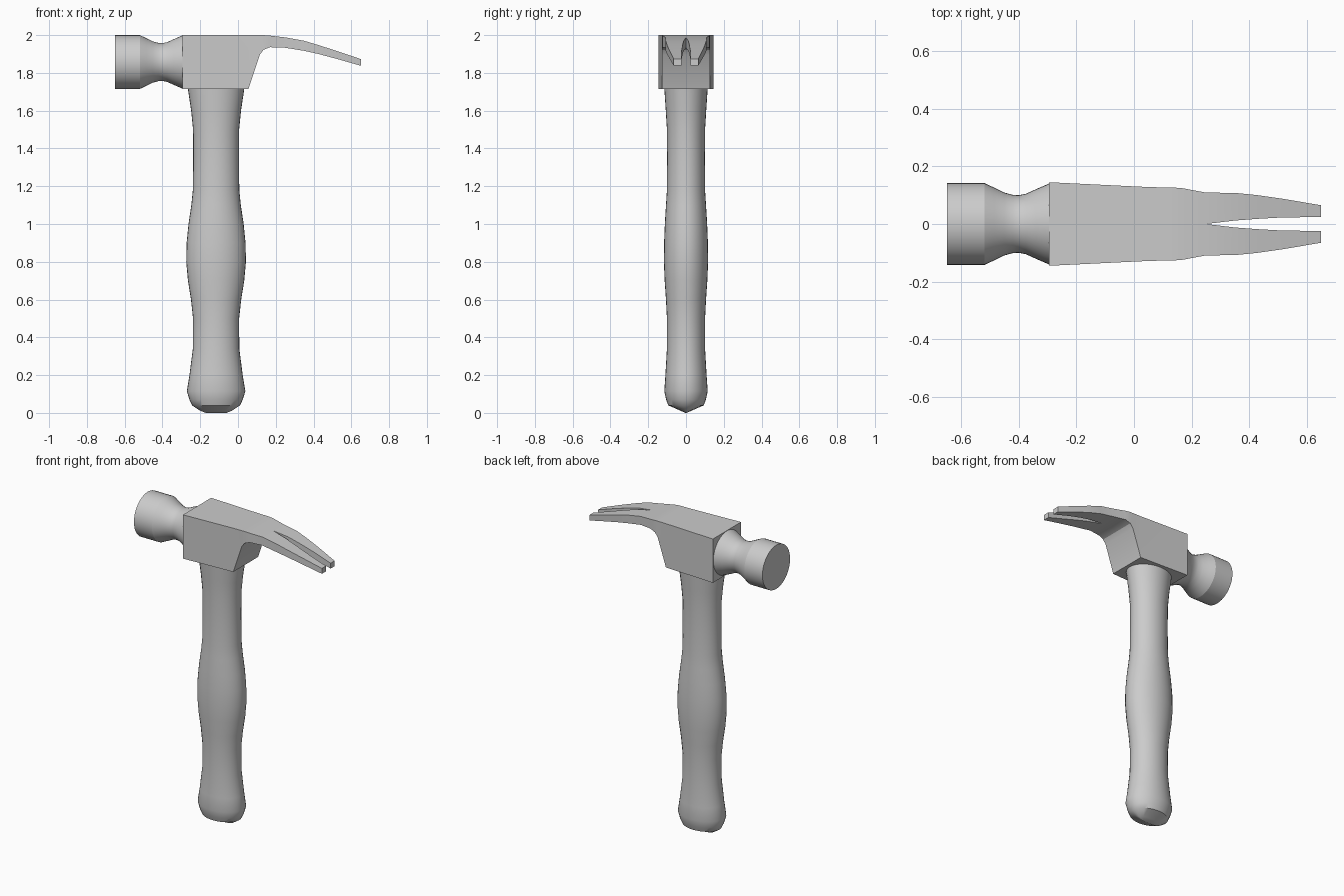
import bpy, bmesh, math

if "Cube" in bpy.data.objects:
    bpy.data.objects.remove(bpy.data.objects["Cube"])


def finish(bm, name, angle):
    bmesh.ops.recalc_face_normals(bm, faces=bm.faces)
    me = bpy.data.meshes.new(name)
    bm.to_mesh(me)
    bm.free()
    ob = bpy.data.objects.new(name, me)
    bpy.context.collection.objects.link(ob)
    bpy.ops.object.select_all(action='DESELECT')
    ob.select_set(True)
    bpy.context.view_layer.objects.active = ob
    bpy.ops.object.shade_smooth_by_angle(angle=math.radians(angle))
    return ob


def loft(name, sections, point, n, angle):
    """Join rings of n points; point(section, cos, sin) places each vertex."""
    bm = bmesh.new()
    rings = []
    for s in sections:
        angs = [2 * math.pi * i / n for i in range(n)]
        rings.append([bm.verts.new(point(s, math.cos(a), math.sin(a))) for a in angs])
    for a, b in zip(rings, rings[1:]):
        for i in range(n):
            j = (i + 1) % n
            bm.faces.new((a[i], a[j], b[j], b[i]))
    bm.faces.new(rings[0])
    bm.faces.new(rings[-1])
    return finish(bm, name, angle)


# Handle: oval rings (z, half width x, half width y)
handle = [(0.0, 0.055, 0.004), (0.012, 0.085, 0.03), (0.04, 0.127, 0.094),
          (0.07, 0.141, 0.105), (0.115, 0.155, 0.115), (0.2, 0.141, 0.109),
          (0.34, 0.123, 0.101), (0.5, 0.122, 0.101), (0.6, 0.133, 0.106),
          (0.7, 0.149, 0.113), (0.8, 0.158, 0.117), (0.9, 0.156, 0.116),
          (1.0, 0.146, 0.112), (1.1, 0.131, 0.106), (1.18, 0.123, 0.101),
          (1.35, 0.121, 0.1), (1.5, 0.122, 0.101), (1.6, 0.132, 0.107),
          (1.72, 0.15, 0.115)]
loft("handle", handle, lambda s, c, d: (-0.116 + s[1] * c, s[2] * d, s[0]), 32, 40)

# Striking face and neck: turned about the x axis (x, radius)
poll = [(-0.65, 0.1425), (-0.52, 0.1425), (-0.485, 0.126), (-0.45, 0.109),
        (-0.42, 0.101), (-0.4, 0.1), (-0.375, 0.105), (-0.34, 0.121), (-0.29, 0.1425)]
loft("striking_head", poll, lambda s, c, d: (s[0], s[1] * c, 1.8575 + s[1] * d), 40, 25)

# Head block and claw, one half: (x, top z, underside z, outer y, slot y)
claw = [(-0.295, 2.0, 1.715, 0.145, 0), (0.055, 2.0, 1.715, 0.128, 0),
        (0.115, 2.0, 1.895, 0.127, 0), (0.135, 2.0, 1.922, 0.127, 0),
        (0.17, 1.997, 1.936, 0.124, 0), (0.25, 1.988, 1.933, 0.109, 0),
        (0.35, 1.97, 1.917, 0.108, 0.012), (0.43, 1.946, 1.899, 0.1, 0.018),
        (0.52, 1.917, 1.875, 0.087, 0.023), (0.65, 1.873, 1.838, 0.065, 0.024)]
bm = bmesh.new()
rows = [[bm.verts.new(p) for p in ((x, i, t), (x, o, t), (x, o, b), (x, i, b))]
        for x, t, b, o, i in claw]
for k, (a, b) in enumerate(zip(rows, rows[1:])):
    for i in range(4 if claw[k + 1][4] > 0 else 3):  # inner wall only in the slot
        j = (i + 1) % 4
        bm.faces.new((a[i], a[j], b[j], b[i]))
bm.faces.new(rows[0])
bm.faces.new(rows[-1])
# Mirror across y
geom = bm.verts[:] + bm.edges[:] + bm.faces[:]
bmesh.ops.mirror(bm, geom=geom, axis='Y', merge_dist=-1)
bmesh.ops.remove_doubles(bm, verts=bm.verts, dist=0.0005)
finish(bm, "head_block_and_claw", 25)
